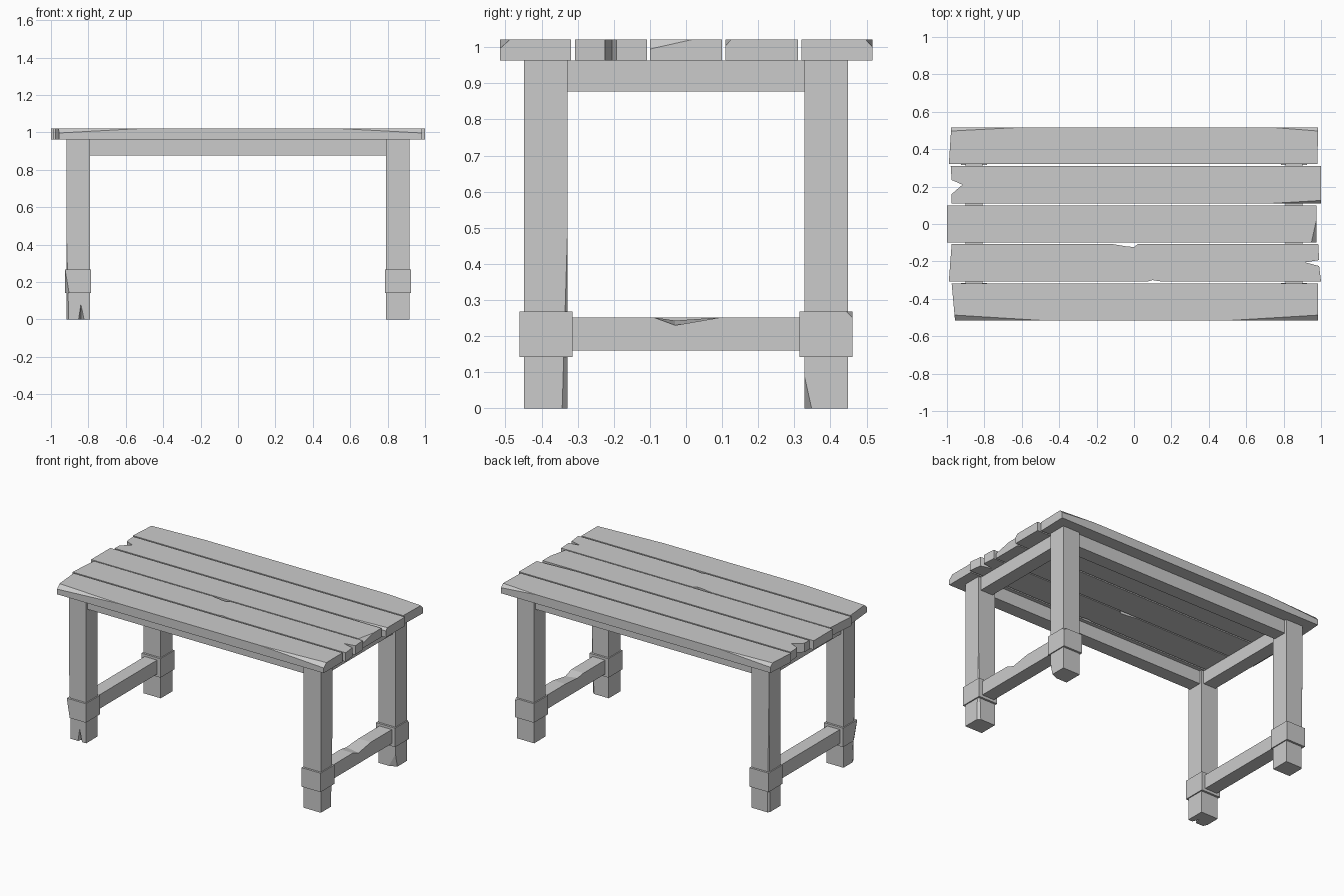
import bpy, bmesh
from mathutils import Vector

cube = bpy.data.objects.get("Cube")
if cube:
    bpy.data.objects.remove(cube, do_unlink=True)

grey = bpy.data.materials.new("plain grey")
grey.use_nodes = True
tone = (0.6, 0.6, 0.6, 1)
grey.diffuse_color = tone
grey.node_tree.nodes["Principled BSDF"].inputs["Base Color"].default_value = tone


def finish(bm, name):
    bmesh.ops.recalc_face_normals(bm, faces=bm.faces[:])
    mesh = bpy.data.meshes.new(name)
    bm.to_mesh(mesh)
    bm.free()
    mesh.materials.append(grey)
    obj = bpy.data.objects.new(name, mesh)
    bpy.context.collection.objects.link(obj)
    return obj


def prism(points, offset):
    """Extrude a flat outline along an offset."""
    bm = bmesh.new()
    face = bm.faces.new([bm.verts.new(p) for p in points])
    new = bmesh.ops.extrude_face_region(bm, geom=[face], use_keep_orig=True)["geom"]
    bmesh.ops.translate(bm, vec=offset, verts=[v for v in new if isinstance(v, bmesh.types.BMVert)])
    bmesh.ops.recalc_face_normals(bm, faces=bm.faces[:])
    return bm


def box(centre, size):
    c, h = Vector(centre), Vector(size) / 2
    base = [c + Vector((sx * h.x, sy * h.y, -h.z))
            for sx, sy in ((-1, -1), (1, -1), (1, 1), (-1, 1))]
    return prism(base, (0, 0, size[2]))


def chip(bm, a, b, c):
    """Slice a corner off along the plane through three points."""
    a, b, c = Vector(a), Vector(b), Vector(c)
    normal = (b - a).cross(c - a).normalized()
    middle = sum((v.co for v in bm.verts), Vector()) / len(bm.verts)
    if normal.dot(middle - a) > 0:
        normal.negate()
    bmesh.ops.bisect_plane(bm, geom=bm.verts[:] + bm.edges[:] + bm.faces[:],
                           plane_co=a, plane_no=normal, clear_outer=True)
    bmesh.ops.holes_fill(bm, edges=[e for e in bm.edges if e.is_boundary])


# Table top: five worn planks, each an outline with chipped upper corners
TOP, UNDER = 1.022, 0.963
planks = {
    "front_plank": [(-.957, -.515), (.985, -.515), (.985, -.318), (-.975, -.318)],
    "front_inner_plank": [(-.99, -.308), (.07, -.308), (.1, -.3), (.15, -.308), (1, -.308),
                          (.99, -.225), (.915, -.205), (.99, -.193), (.985, -.108),
                          (.02, -.108), (0, -.123), (-.04, -.12), (-.11, -.108), (-.975, -.108)],
    "middle_plank": [(-1, -.1), (.975, -.1), (.975, .1), (-1, .1)],
    "back_inner_plank": [(-.975, .11), (1, .11), (1, .31), (-.98, .31),
                         (-.975, .235), (-.917, .21), (-.975, .16)],
    "back_plank": [(-.99, .32), (.98, .32), (.985, .517), (-.977, .517)],
}
# Each chip: where it starts along the edge, where it ends, edge y, inset y, depth z
plank_chips = {
    "front_plank": [(-.5, -.957, -.515, -.487, .997), (.52, .985, -.515, -.487, .997)],
    "back_inner_plank": [(.73, 1, .11, .126, 1.005)],
    "back_plank": [(-.6, -.977, .517, .497, 1), (.73, .985, .517, .497, 1)],
}
for name, outline in planks.items():
    bm = prism([(x, y, UNDER) for x, y in outline], (0, 0, TOP - UNDER))
    for start, end, edge, inset, depth in plank_chips.get(name, []):
        chip(bm, (start, edge, TOP), (end, inset, TOP), (end, edge, depth))
    if name == "middle_plank":
        chip(bm, (.975, .02, TOP), (.948, -.1, TOP), (.975, -.1, .995))
    finish(bm, name)

# Legs with bands near the foot
LX, LY = .855, .388
leg_chips = {
    (1, -1): [(.9175, -.328, .5), (.9175, -.343, 0), (.9, -.328, 0)],
    (1, 1): [(.9175, .328, .09), (.9175, .348, 0), (.87, .328, 0)],
    (-1, -1): [(-.9175, -.448, .48), (-.905, -.448, 0), (-.9175, -.42, 0)],
    (-1, 1): [(-.9175, .448, .75), (-.907, .448, 0), (-.9175, .436, 0)],
}
legs = {}
for (sx, sy), cut in leg_chips.items():
    place = ("back_" if sy > 0 else "front_") + ("left" if sx > 0 else "right")
    bm = box((sx * LX, sy * LY, UNDER / 2), (.125, .12, UNDER))
    chip(bm, *cut)
    legs[place] = finish(bm, place + "_leg")
    bm = box((sx * LX, sy * LY, .205), (.139, .147, .125))
    if place == "back_left":
        chip(bm, (.9245, .4615, .25), (.9245, .445, .2675), (.9, .4615, .2675))
    if place == "front_right":
        chip(bm, (-.9245, -.4615, .267), (-.913, -.4615, .2), (-.9245, -.44, .2))
    finish(bm, place + "_leg_band")

# Split in the foot of one leg
bm = bmesh.new()
for p in ((-.857, -.46, -.01), (-.816, -.46, -.01), (-.84, -.46, .105), (-.84, -.4, -.01)):
    bm.verts.new(p)
bmesh.ops.convex_hull(bm, input=bm.verts[:])
cutter = finish(bm, "foot_split_cutter")
cutter.hide_render = True
split = legs["front_right"].modifiers.new("foot split", "BOOLEAN")
split.operation, split.object, split.solver = "DIFFERENCE", cutter, "EXACT"
bpy.context.view_layer.objects.active = legs["front_right"]
bpy.ops.object.modifier_apply(modifier=split.name)
bpy.data.objects.remove(cutter, do_unlink=True)

# Rails under the top, on all four sides
for s, long_side, short_side in ((-1, "front", "right"), (1, "back", "left")):
    finish(box((0, s * LY, .92), (1.59, .09, .086)), long_side + "_rail")
    finish(box((s * LX, 0, .92), (.09, .66, .086)), short_side + "_rail")

# Low stretchers between the bands, the left one with a broken upper edge
finish(box((-LX, 0, .206), (.09, .64, .092)), "right_stretcher")
profile = [(-.32, .16), (.32, .16), (.32, .252), (.097, .252), (-.03, .23), (-.09, .252), (-.32, .252)]
bm = prism([(LX - .045, y, z) for y, z in profile], (.09, 0, 0))
for v in bm.verts:
    if abs(v.co.y + .03) < .001 and v.co.x < LX:
        v.co.z = .243
finish(bm, "left_stretcher")
